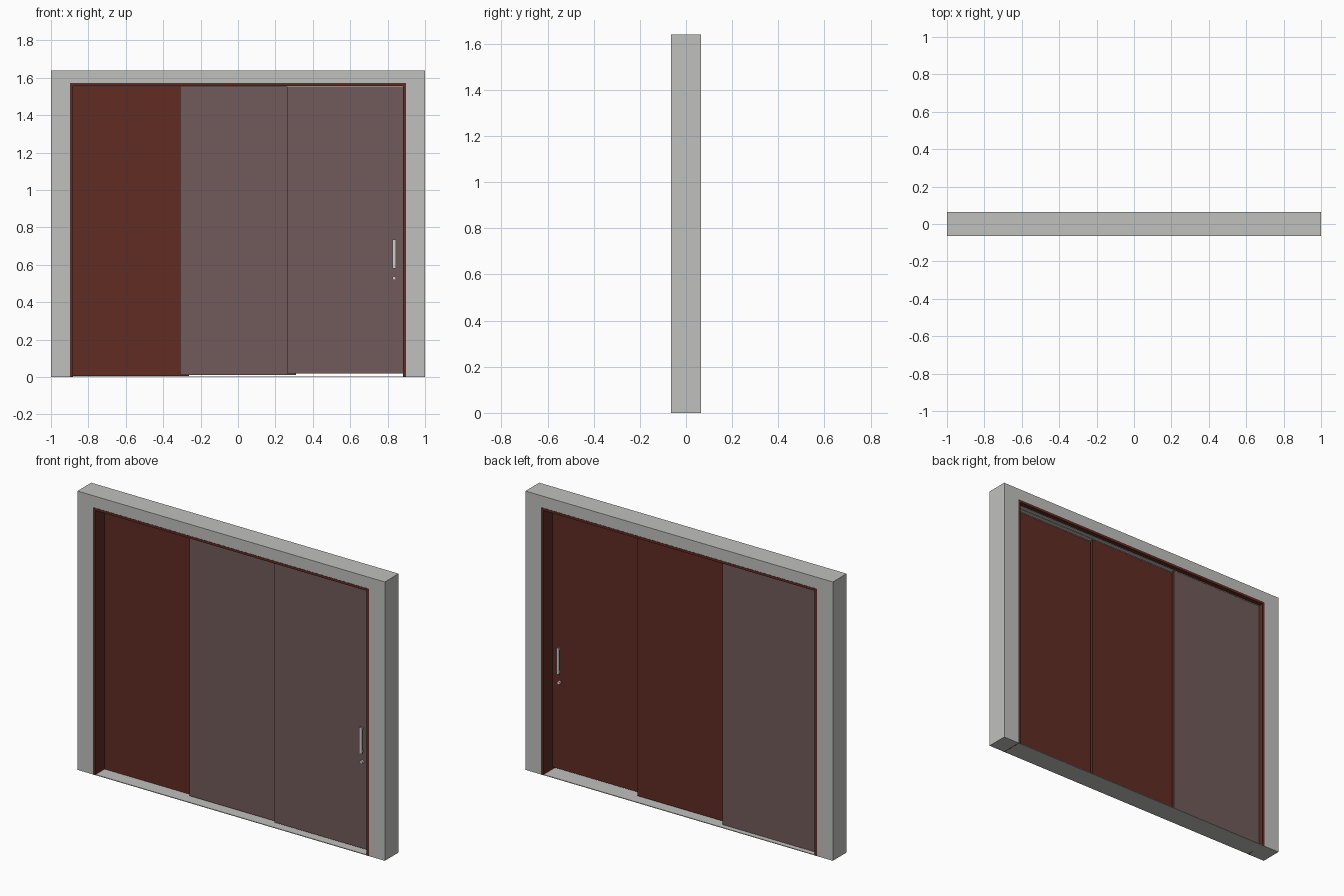
import bpy
import bmesh
from math import radians
from mathutils import Matrix, Vector

cube = bpy.data.objects.get("Cube")
if cube:
    bpy.data.objects.remove(cube)


def material(name, rgb):
    m = bpy.data.materials.new(name)
    m.use_nodes = True
    color = (*rgb, 1.0)
    m.diffuse_color = color
    m.node_tree.nodes["Principled BSDF"].inputs["Base Color"].default_value = color
    return m


plaster = material("grey_plaster", (0.53, 0.53, 0.51))
wood = material("red_brown_wood", (0.116, 0.025, 0.017))
mauve = material("mauve_panel", (0.163, 0.104, 0.101))
metal = material("light_metal", (0.62, 0.63, 0.61))


def finish(name, bm, mats):
    mesh = bpy.data.meshes.new(name)
    bm.to_mesh(mesh)
    bm.free()
    for m in mats:
        mesh.materials.append(m)
    obj = bpy.data.objects.new(name, mesh)
    bpy.context.collection.objects.link(obj)
    return obj


def add_box(bm, x, y, z):
    size = Vector((x[1] - x[0], y[1] - y[0], z[1] - z[0]))
    centre = Vector((sum(x), sum(y), sum(z))) / 2
    mat = Matrix.Translation(centre) @ Matrix.Diagonal((*size, 1))
    bmesh.ops.create_cube(bm, size=1, matrix=mat)


def box(name, x, y, z, *mats):
    bm = bmesh.new()
    add_box(bm, x, y, z)
    return finish(name, bm, mats)


def arch(name, half_out, half_in, top_out, top_in, depth, mat):
    """Upside-down U profile extruded through the wall."""
    pts = [(-half_out, 0), (-half_out, top_out), (half_out, top_out), (half_out, 0),
           (half_in, 0), (half_in, top_in), (-half_in, top_in), (-half_in, 0)]
    bm = bmesh.new()
    face = bm.faces.new([bm.verts.new((x, -depth, z)) for x, z in pts])
    ext = bmesh.ops.extrude_face_region(bm, geom=[face])
    moved = [v for v in ext["geom"] if isinstance(v, bmesh.types.BMVert)]
    bmesh.ops.translate(bm, verts=moved, vec=(0, 2 * depth, 0))
    bmesh.ops.recalc_face_normals(bm, faces=bm.faces)
    return finish(name, bm, [mat])


# Wall surround, floor sill and wooden lining
HALF_DEPTH = 0.064
arch("wall", 1.0, 0.897, 1.64, 1.572, HALF_DEPTH, plaster)
box("floor_sill", (-0.897, 0.897), (-HALF_DEPTH, HALF_DEPTH), (0, 0.004), plaster)
arch("door_lining", 0.897, 0.882, 1.572, 1.557, HALF_DEPTH + 0.001, wood)

# Sliding panels, each on its own track: name, x range, y centre, bottom, mauve side
panels = [("right_track_panel", (0.262, 0.882), -0.027, 0.018, -1),
          ("middle_panel", (-0.31, 0.31), 0.0, 0.011, -1),
          ("left_track_panel", (-0.882, -0.262), 0.027, 0.005, 1)]
for name, xs, y, bottom, side in panels:
    panel = box(name, xs, (y - 0.009, y + 0.009), (bottom, 1.555), wood, mauve)
    for poly in panel.data.polygons:
        if poly.normal.y * side > 0.5:
            poly.material_index = 1
    box(name + "_track", (-0.882, 0.882), (y - 0.011, y + 0.011), (1.554, 1.5565), plaster)

# Pull handle and lock on both faces of the handle panel
HANDLE_X = 0.835
for side, label in ((-1, "front"), (1, "back")):
    face_y = -0.027 + side * 0.009

    def reach(near, far):
        return tuple(sorted((face_y + side * near, face_y + side * far)))

    bm = bmesh.new()
    add_box(bm, (HANDLE_X - 0.009, HANDLE_X + 0.009), reach(0.012, 0.018), (0.58, 0.735))
    for z in (0.588, 0.721):
        add_box(bm, (HANDLE_X - 0.006, HANDLE_X + 0.006), reach(0, 0.012), (z, z + 0.01))
    finish(label + "_pull_handle", bm, [metal])

    bm = bmesh.new()
    place = Matrix.Translation((HANDLE_X, face_y + side * 0.006, 0.528)) @ Matrix.Rotation(radians(90), 4, "X")
    bmesh.ops.create_cone(bm, cap_ends=True, segments=20, radius1=0.01, radius2=0.01,
                          depth=0.012, matrix=place)
    finish(label + "_lock", bm, [metal])
